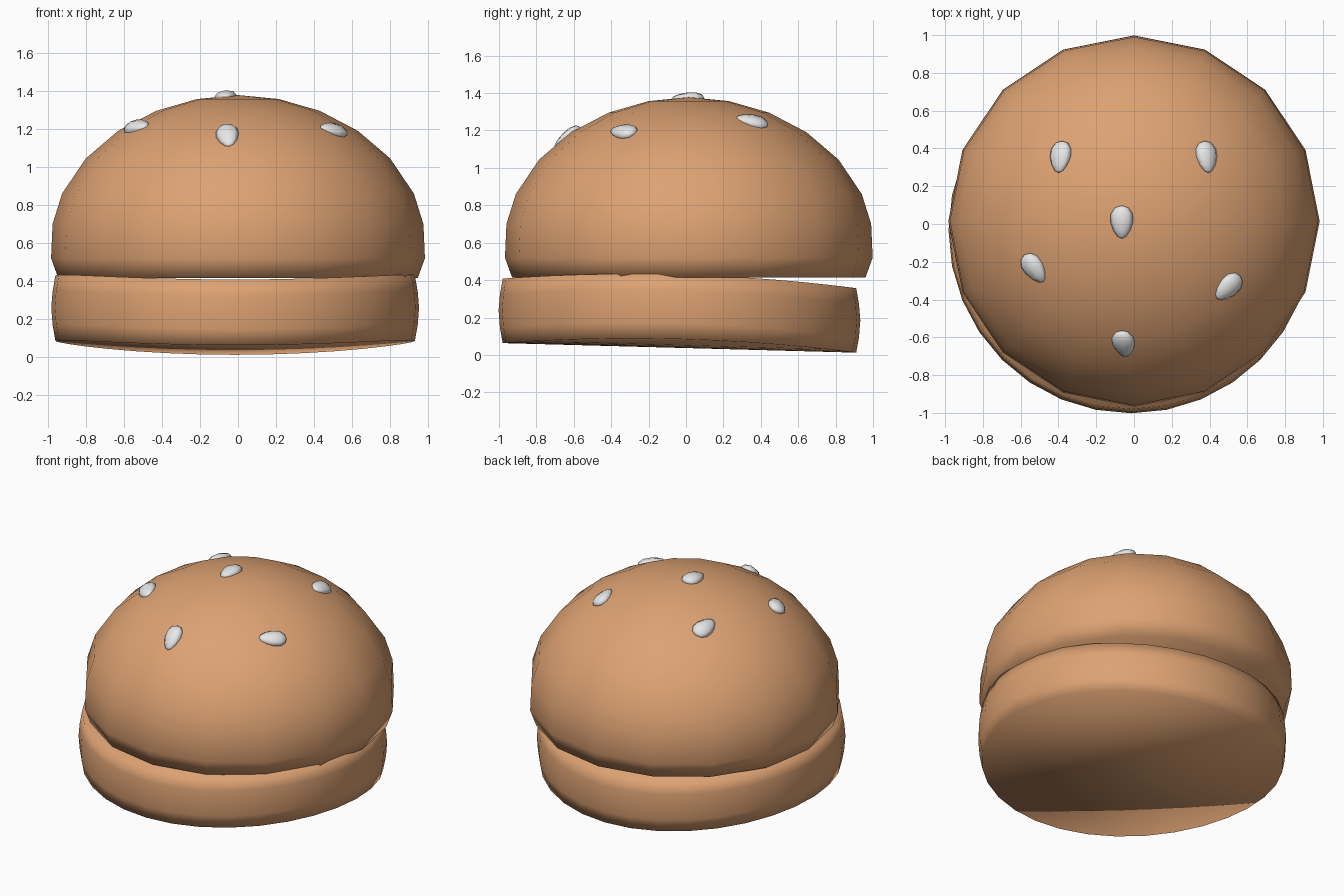
import bpy, bmesh, math
from mathutils import Vector, Matrix
from mathutils.bvhtree import BVHTree

if "Cube" in bpy.data.objects:
    bpy.data.objects.remove(bpy.data.objects["Cube"])


def material(name, rgb):
    m = bpy.data.materials.new(name)
    m.diffuse_color = (*rgb, 1)
    m.use_nodes = True
    m.node_tree.nodes["Principled BSDF"].inputs["Base Color"].default_value = m.diffuse_color
    return m


BUN = material("toasted bun", (0.72, 0.36, 0.17))
SEED = material("pale seed", (0.8, 0.8, 0.8))


def finish(name, bm, mat):
    bmesh.ops.recalc_face_normals(bm, faces=bm.faces[:])
    me = bpy.data.meshes.new(name)
    for f in bm.faces:
        f.smooth = True
    bm.to_mesh(me)
    me.materials.append(mat)
    ob = bpy.data.objects.new(name, me)
    bpy.context.collection.objects.link(ob)
    return ob


def rings(bm, profile, n, centre, bend=lambda y: 0.0):
    """Stack rings of n points from (radius, z) pairs and skin them."""
    loops = []
    for r, z in profile:
        loop = []
        for i in range(n):
            a = 2 * math.pi * i / n
            x, y = r * math.cos(a), r * math.sin(a)
            loop.append(bm.verts.new((x + centre[0], y + centre[1], z + bend(y))))
        loops.append(loop)
    for lo, hi in zip(loops, loops[1:]):
        for i in range(n):
            j = (i + 1) % n
            bm.faces.new((lo[i], lo[j], hi[j], hi[i]))
    return loops


def strip_cap(bm, loop):
    """Close a ring with strips running front to back."""
    n = len(loop)
    for i in range(n // 2):
        quad = [loop[i], loop[i + 1], loop[-i - 1], loop[-i % n]]
        bm.faces.new(list(dict.fromkeys(quad)))


# Top bun: sixteen-sided dome with a tucked-in rim
bm = bmesh.new()
dome = [(0.945, 0.415), (0.983, 0.52), (0.975, 0.70), (0.925, 0.86), (0.80, 1.045),
        (0.63, 1.19), (0.43, 1.295), (0.215, 1.357)]
loops = rings(bm, dome, 16, (0, 0.015))
bm.faces.new(loops[0])
tip = bm.verts.new((0, 0.015, 1.378))
for i in range(16):
    bm.faces.new((loops[-1][i], loops[-1][(i + 1) % 16], tip))
finish("top_bun", bm, BUN)
surface = BVHTree.FromBMesh(bm)


# Bottom bun: bulging disc that droops towards the back
def droop(y):
    return -0.027 * y - 0.053 * y * y


bm = bmesh.new()
loops = rings(bm, [(0.945, 0.085), (0.96, 0.17), (0.967, 0.26), (0.96, 0.345), (0.945, 0.43)],
              32, (-0.015, -0.035), droop)
strip_cap(bm, loops[0])
strip_cap(bm, loops[-1])
finish("bottom_bun", bm, BUN)

# Seeds: teardrops laid on the dome; the angle turns the pointed end from -y
seeds = [(-0.39, 0.355, 0), (0.385, 0.355, 0), (-0.065, 0.01, 0),
         (-0.53, -0.235, 35), (0.50, -0.335, -50), (-0.055, -0.635, 0)]
for k, (x, y, turn) in enumerate(seeds):
    hit, normal, _, _ = surface.ray_cast(Vector((x, y, 3)), Vector((0, 0, -1)))
    a = math.radians(turn)
    point = Vector((math.sin(a), -math.cos(a), 0))
    v = -(point - normal * point.dot(normal)).normalized()
    u = v.cross(normal).normalized()
    rot = Matrix((u, v, normal)).transposed().to_4x4()
    bm = bmesh.new()
    bmesh.ops.create_uvsphere(bm, u_segments=8, v_segments=6, radius=1)
    for w in bm.verts:
        px, py, pz = w.co.x, w.co.z, w.co.y
        taper = 1 + 0.25 * py
        w.co = (px * 0.06 * taper, py * 0.088, pz * 0.032 * taper)
    bmesh.ops.transform(bm, matrix=Matrix.Translation(hit) @ rot, verts=bm.verts[:])
    finish(f"seed_{k + 1}", bm, SEED)
    bm.free()
